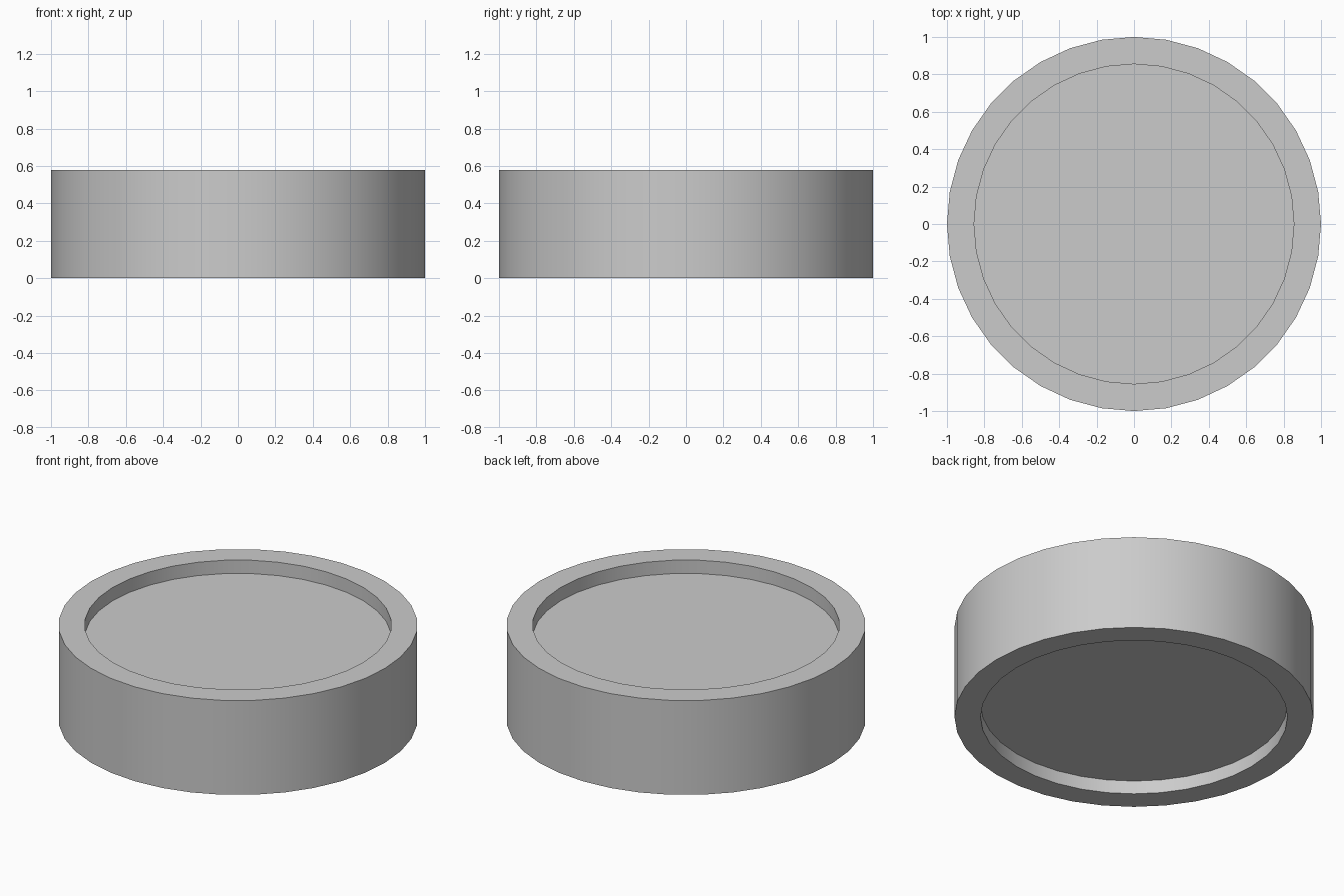
import bpy, bmesh
from math import cos, sin, tau, radians

if "Cube" in bpy.data.objects:
    bpy.data.objects.remove(bpy.data.objects["Cube"])

SIDES = 36
R_OUT, R_IN = 1.0, 0.855
HEIGHT, RECESS = 0.58, 0.082

bm = bmesh.new()


def ring(radius, z):
    return [bm.verts.new((radius * cos(tau * i / SIDES), radius * sin(tau * i / SIDES), z))
            for i in range(SIDES)]


# Profile: lower recess, outer wall, upper recess
profile = [(R_IN, RECESS), (R_IN, 0), (R_OUT, 0),
           (R_OUT, HEIGHT), (R_IN, HEIGHT), (R_IN, HEIGHT - RECESS)]
rings = [ring(r, z) for r, z in profile]
for a, b in zip(rings, rings[1:]):
    for i in range(SIDES):
        j = (i + 1) % SIDES
        bm.faces.new((a[i], a[j], b[j], b[i]))

# Recessed floors on both sides
bm.faces.new(rings[0])
bm.faces.new(rings[-1])
bmesh.ops.recalc_face_normals(bm, faces=bm.faces[:])

mesh = bpy.data.meshes.new("recessed_disc")
bm.to_mesh(mesh)
bm.free()
disc = bpy.data.objects.new("recessed_disc", mesh)
bpy.context.collection.objects.link(disc)

# Smooth round walls, crisp rims
bpy.context.view_layer.objects.active = disc
disc.select_set(True)
bpy.ops.object.shade_smooth_by_angle(angle=radians(30))
